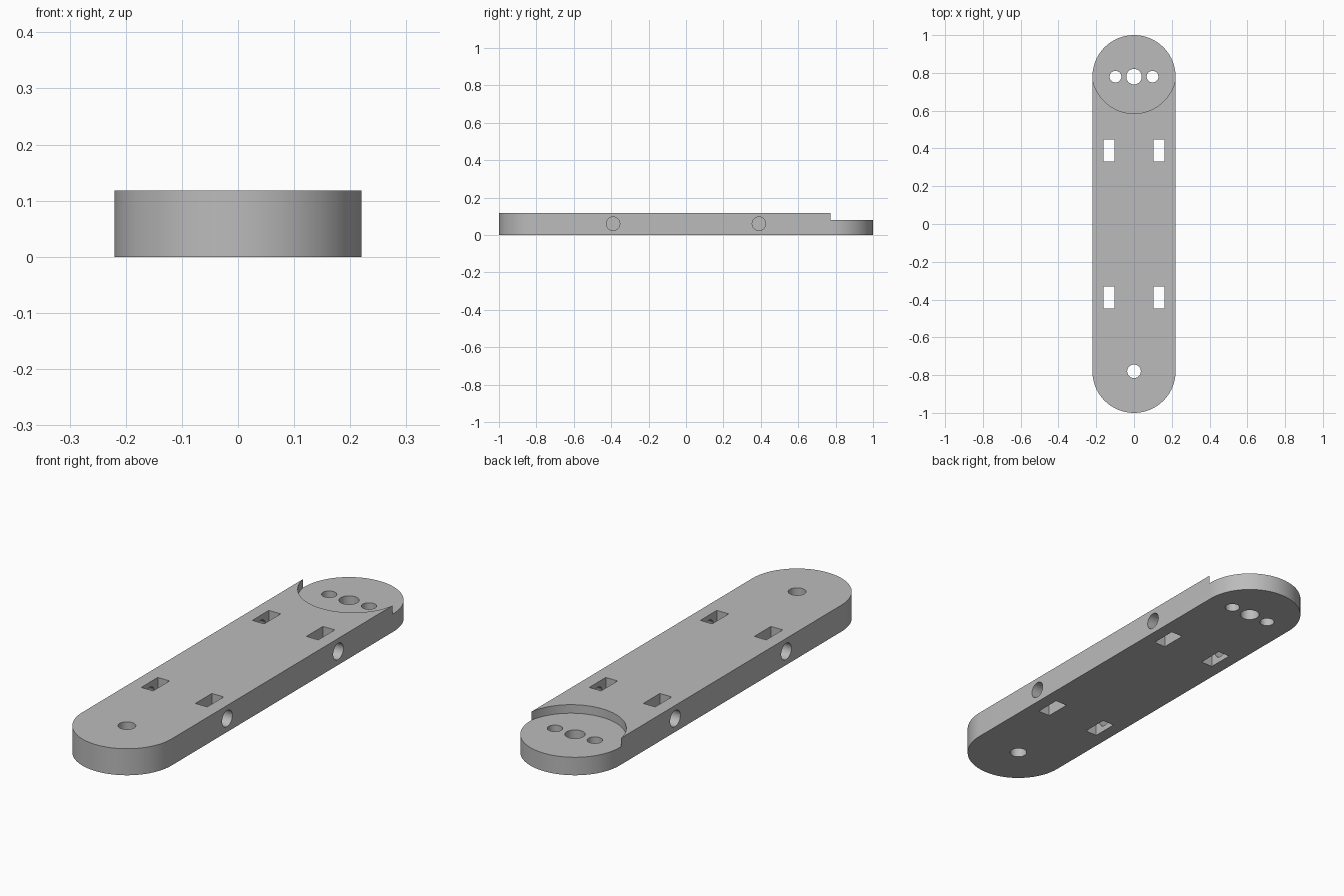
import bpy
import bmesh
from math import cos, sin, pi, radians

if "Cube" in bpy.data.objects:
    bpy.data.objects.remove(bpy.data.objects["Cube"], do_unlink=True)

WIDTH, HEIGHT = 0.44, 0.118
R = WIDTH / 2
END = 1 - R          # centre of each rounded end
SLOT_X, SLOT_Y = 0.133, 0.39

grey = bpy.data.materials.new("plain grey")
grey.use_nodes = True
grey.diffuse_color = (0.5, 0.5, 0.5, 1)
grey.node_tree.nodes["Principled BSDF"].inputs["Base Color"].default_value = (0.5, 0.5, 0.5, 1)


def capsule_plate(name, segments=48):
    """Long plate with two half-round ends."""
    bm = bmesh.new()
    outline = []
    for start, y in ((0, END), (pi, -END)):
        for i in range(segments + 1):
            a = start + pi * i / segments
            outline.append(bm.verts.new((R * cos(a), y + R * sin(a), 0)))
    base = bm.faces.new(outline)
    top = bmesh.ops.extrude_face_region(bm, geom=[base])
    verts = [v for v in top["geom"] if isinstance(v, bmesh.types.BMVert)]
    bmesh.ops.translate(bm, vec=(0, 0, HEIGHT), verts=verts)
    bmesh.ops.recalc_face_normals(bm, faces=bm.faces)
    mesh = bpy.data.meshes.new(name)
    bm.to_mesh(mesh)
    bm.free()
    mesh.materials.append(grey)
    obj = bpy.data.objects.new(name, mesh)
    bpy.context.collection.objects.link(obj)
    return obj


def cut(target, cutter):
    """Subtract a cutter from the target, then remove it."""
    cutter.hide_render = True
    cutter.data.materials.append(grey)
    mod = target.modifiers.new("cut", "BOOLEAN")
    mod.operation = "DIFFERENCE"
    mod.solver = "EXACT"
    mod.object = cutter
    bpy.ops.object.select_all(action="DESELECT")
    bpy.context.view_layer.objects.active = target
    target.select_set(True)
    bpy.ops.object.modifier_apply(modifier=mod.name)
    bpy.data.objects.remove(cutter, do_unlink=True)


def rod(radius, depth, location, rotation=(0, 0, 0), vertices=48):
    bpy.ops.mesh.primitive_cylinder_add(vertices=vertices, radius=radius, depth=depth,
                                        location=location, rotation=rotation)
    return bpy.context.object


def block(size, location):
    bpy.ops.mesh.primitive_cube_add(size=1, location=location)
    obj = bpy.context.object
    obj.scale = size
    return obj


plate = capsule_plate("link_plate")

# Round step lowering the back end
cut(plate, rod(0.223, 0.2, (0, 0.808, 0.08 + 0.1), vertices=128))

# Upright pin holes: one in front, three at the back
for radius, x, y in ((0.036, 0, -END), (0.041, 0, END), (0.031, 0.098, END), (0.031, -0.098, END)):
    cut(plate, rod(radius, 0.5, (x, y, HEIGHT / 2)))

# Four slots, each with a cross hole drilled in from the nearest side
for sx in (-1, 1):
    for sy in (-1, 1):
        y = sy * SLOT_Y
        cut(plate, block((0.058, 0.116, 0.5), (sx * SLOT_X, y, HEIGHT / 2)))
        cut(plate, rod(0.036, 0.16, (sx * (SLOT_X + 0.08), y, 0.06), (0, pi / 2, 0)))

bpy.ops.object.select_all(action="DESELECT")
bpy.context.view_layer.objects.active = plate
plate.select_set(True)
bpy.ops.object.shade_smooth_by_angle(angle=radians(30))
